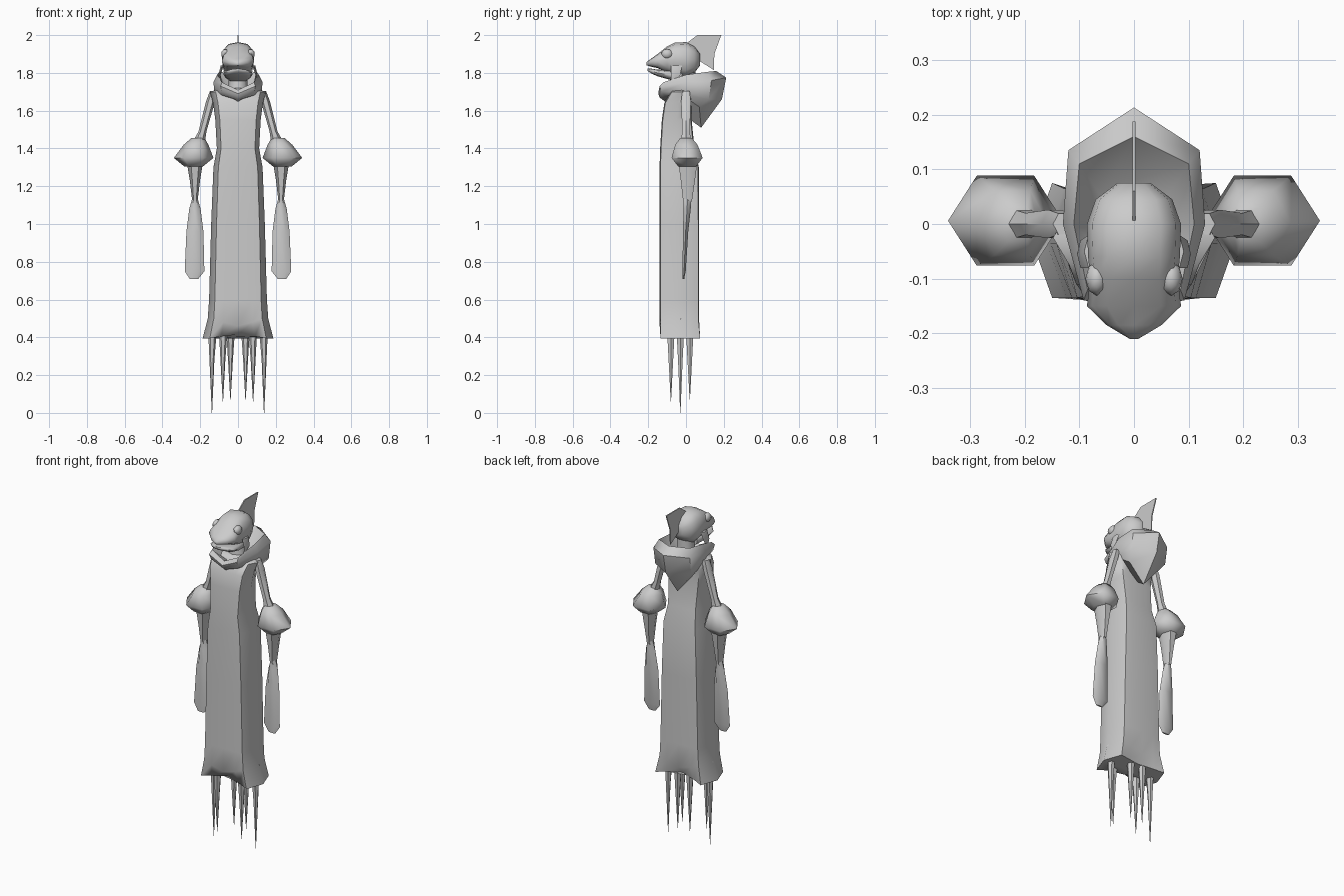
import bpy, bmesh, math
from mathutils import Vector

default_cube = bpy.data.objects.get("Cube")
if default_cube:
    bpy.data.objects.remove(default_cube, do_unlink=True)

grey = bpy.data.materials.new("plain grey")
grey.use_nodes = True
grey.diffuse_color = (0.6, 0.6, 0.6, 1)
grey.node_tree.nodes["Principled BSDF"].inputs["Base Color"].default_value = grey.diffuse_color


def finish(name, bm, angle):
    """Turn a bmesh into a shaded, coloured object."""
    bmesh.ops.recalc_face_normals(bm, faces=bm.faces)
    mesh = bpy.data.meshes.new(name)
    bm.to_mesh(mesh)
    bm.free()
    mesh.materials.append(grey)
    part = bpy.data.objects.new(name, mesh)
    bpy.context.collection.objects.link(part)
    bpy.ops.object.select_all(action="DESELECT")
    bpy.context.view_layer.objects.active = part
    part.select_set(True)
    bpy.ops.object.shade_smooth_by_angle(angle=math.radians(angle))
    return part


def loft(name, rings, angle=50, cap_start=True, cap_end=True):
    """Skin a row of rings that have equal point counts."""
    bm = bmesh.new()
    rows = [[bm.verts.new(point) for point in ring] for ring in rings]
    count = len(rows[0])
    for lower, upper in zip(rows, rows[1:]):
        for i in range(count):
            j = (i + 1) % count
            bm.faces.new((lower[i], lower[j], upper[j], upper[i]))
    if cap_start:
        bm.faces.new(rows[0])
    if cap_end:
        bm.faces.new(rows[-1])
    return finish(name, bm, angle)


def flat_ring(x, y, z, width, depth, sides=6):
    """Level ring with a corner pointing sideways."""
    turns = [math.tau * i / sides for i in range(sides)]
    return [(x + width * math.cos(t), y + depth * math.sin(t), z) for t in turns]


def face_ring(y, width, top, bottom, sides=12):
    """Upright, slightly squared ring facing forward."""
    middle, height = (top + bottom) / 2, (top - bottom) / 2
    ring = []
    for i in range(sides):
        c, s = math.cos(math.tau * i / sides), math.sin(math.tau * i / sides)
        ring.append((width * math.copysign(abs(c) ** 0.8, c), y,
                     middle + height * math.copysign(abs(s) ** 0.8, s)))
    return ring


def mirrored(half):
    """Complete a ring from its +x half, front centre to back centre."""
    return half + [(-x, y, z) for x, y, z in half[-2:0:-1]]


def robe_ring(z, width, front, back, tuck=0.0, lift=0.0):
    corner = width * 0.8
    middle = (front + back) / 2
    return mirrored([
        (0, front + tuck, z + lift), (corner * 0.6, front + tuck / 2, z + lift / 2),
        (corner, front + 0.005, z), (width, middle, z), (corner, back - 0.005, z),
        (corner * 0.6, back - tuck / 2, z + lift / 2), (0, back - tuck, z + lift)])


# Long robe, with the hem flared at the sides and tucked in at the middle
loft("robe", [
    robe_ring(0.395, 0.187, -0.14, 0.08, tuck=0.05, lift=0.02),
    robe_ring(0.5, 0.16, -0.14, 0.07, lift=-0.04),
    robe_ring(0.6, 0.153, -0.14, 0.07),
    robe_ring(1.0, 0.142, -0.14, 0.07),
    robe_ring(1.3, 0.13, -0.14, 0.068),
    robe_ring(1.4, 0.112, -0.137, 0.045),
    robe_ring(1.55, 0.12, -0.128, 0.03),
    robe_ring(1.64, 0.132, -0.115, 0.03),
    robe_ring(1.7, 0.148, -0.08, 0.03),
    robe_ring(1.72, 0.08, -0.06, 0.02)], angle=60)

# Spikes under the hem
spikes = {"outer": (0.138, -0.03, 0.0), "front": (0.08, -0.08, 0.06), "rear": (0.04, 0.02, 0.07)}
for side, sign in (("left", 1), ("right", -1)):
    for place, (x, y, tip) in spikes.items():
        loft(f"{side}_{place}_spike", [
            flat_ring(sign * x, y, tip, 0.001, 0.001),
            flat_ring(sign * x, y, 0.28, 0.013, 0.014),
            flat_ring(sign * x * 0.97, y, 0.5, 0.027, 0.027)])

# Neck
loft("neck", [flat_ring(0, -0.01, 1.64, 0.07, 0.06, 8),
              flat_ring(0, 0, 1.74, 0.05, 0.05, 8),
              flat_ring(0, 0, 1.84, 0.05, 0.05, 8)])

# Collar in front that grows into a pointed hood pouch behind
hood_lower = [(0, -0.12, 1.655), (0.08, -0.11, 1.68), (0.115, -0.03, 1.69),
              (0.09, 0.07, 1.62), (0, 0.08, 1.51)]
hood_swell = [(0, -0.14, 1.67), (0.088, -0.13, 1.7), (0.125, 0, 1.7),
              (0.118, 0.12, 1.66), (0, 0.19, 1.66)]
hood_edge = [(0, -0.147, 1.69), (0.092, -0.14, 1.73), (0.13, 0, 1.75),
             (0.12, 0.135, 1.76), (0, 0.213, 1.775)]
hood_rim = [(0, -0.13, 1.71), (0.085, -0.12, 1.75), (0.11, 0, 1.79),
            (0.1, 0.11, 1.805), (0, 0.16, 1.81)]
hood_inside = [(0, -0.07, 1.68), (0.05, -0.06, 1.69), (0.065, 0, 1.71),
               (0.06, 0.05, 1.72), (0, 0.08, 1.73)]
loft("hood", [mirrored(half) for half in
              (hood_lower, hood_swell, hood_edge, hood_rim, hood_inside)])

# Head: skull with upper lip, then a separate lower jaw
loft("skull", [
    face_ring(0.075, 0.03, 1.9, 1.84), face_ring(0.045, 0.07, 1.94, 1.8),
    face_ring(0, 0.086, 1.963, 1.775), face_ring(-0.06, 0.084, 1.96, 1.785),
    face_ring(-0.1, 0.08, 1.94, 1.8), face_ring(-0.15, 0.086, 1.9, 1.825),
    face_ring(-0.185, 0.05, 1.875, 1.833), face_ring(-0.21, 0.008, 1.857, 1.84)], angle=60)
loft("lower_jaw", [
    face_ring(-0.02, 0.06, 1.82, 1.75), face_ring(-0.09, 0.076, 1.815, 1.765),
    face_ring(-0.15, 0.076, 1.817, 1.782), face_ring(-0.18, 0.048, 1.822, 1.795),
    face_ring(-0.203, 0.008, 1.823, 1.81)], angle=60)

for side, sign in (("left", 1), ("right", -1)):
    # Brow bump over the eye
    bm = bmesh.new()
    bmesh.ops.create_uvsphere(bm, u_segments=8, v_segments=6, radius=0.026)
    bmesh.ops.scale(bm, vec=(0.8, 1.2, 1), verts=bm.verts)
    bmesh.ops.translate(bm, vec=(sign * 0.068, -0.1, 1.9), verts=bm.verts)
    finish(f"{side}_brow", bm, 60)

    # Cheek flap hanging behind the jaw
    loft(f"{side}_cheek_flap", [
        flat_ring(sign * 0.083, -0.05, 1.84, 0.008, 0.03, 4),
        flat_ring(sign * 0.098, -0.055, 1.79, 0.006, 0.025, 4),
        flat_ring(sign * 0.088, -0.07, 1.745, 0.004, 0.01, 4)])

    # Upper arm
    loft(f"{side}_upper_arm", [
        flat_ring(sign * 0.128, 0, 1.705, 0.02, 0.022),
        flat_ring(sign * 0.145, 0, 1.65, 0.024, 0.03),
        flat_ring(sign * 0.188, 0, 1.49, 0.021, 0.023),
        flat_ring(sign * 0.213, 0, 1.42, 0.036, 0.034)])

    # Flared elbow cuff
    x = sign * 0.235
    loft(f"{side}_elbow_cuff", [
        flat_ring(sign * 0.212, 0, 1.455, 0.035, 0.036),
        flat_ring(sign * 0.222, 0.002, 1.42, 0.065, 0.068),
        flat_ring(x, 0.006, 1.35, 0.105, 0.095),
        flat_ring(x, 0.006, 1.305, 0.05, 0.055)], angle=60)

    # Forearm and flat mitten hand
    x = sign * 0.228
    loft(f"{side}_forearm", [
        flat_ring(x, 0.01, 1.34, 0.045, 0.06),
        flat_ring(x, 0.01, 1.23, 0.027, 0.043),
        flat_ring(x, 0.008, 1.12, 0.014, 0.027)])
    loft(f"{side}_hand", [
        flat_ring(x, 0.008, 1.14, 0.013, 0.024),
        flat_ring(x, 0.006, 1.08, 0.03, 0.022),
        flat_ring(x, -0.002, 0.96, 0.045, 0.016),
        flat_ring(x + sign * 0.002, -0.01, 0.75, 0.052, 0.01),
        flat_ring(x + sign * 0.005, -0.014, 0.708, 0.022, 0.005)])

# Thin fin at the back of the head
outline = [(0, 1.955), (0.06, 2.0), (0.187, 2.0), (0.15, 1.9), (0.148, 1.815), (0.06, 1.87)]
loft("head_fin", [[(x, y, z) for y, z in outline] for x in (-0.003, 0.003)], angle=30)
